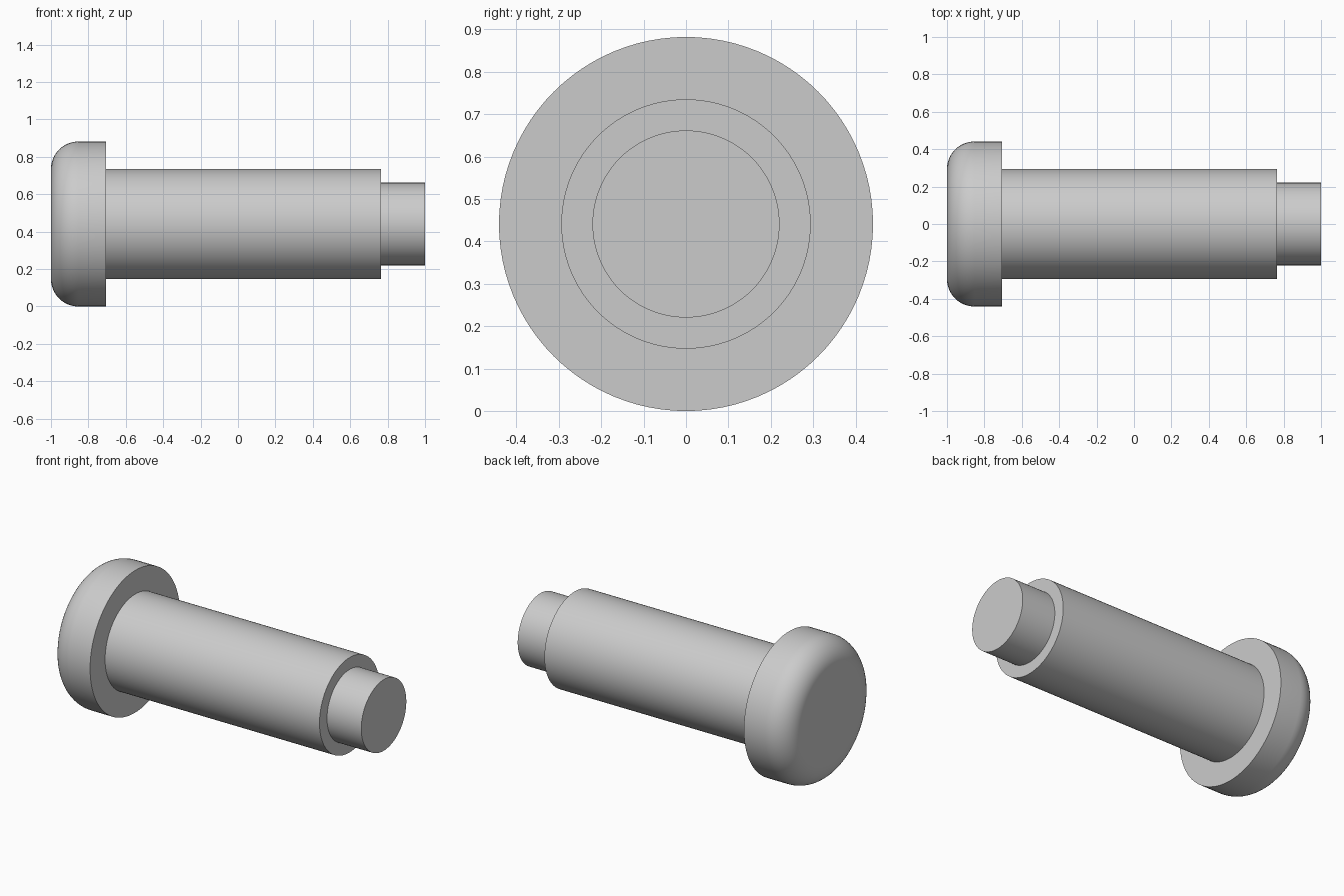
import bpy, bmesh, math
from mathutils import Vector

cube = bpy.data.objects.get("Cube")
if cube:
    bpy.data.objects.remove(cube, do_unlink=True)

HEAD_R, SHAFT_R, TIP_R, FILLET = 0.441, 0.294, 0.2206, 0.147
HEAD_X, SHAFT_X = -0.706, 0.765
SEGMENTS, FILLET_STEPS = 96, 12

grey = bpy.data.materials.new("plain grey")
grey.use_nodes = True
colour = (0.6, 0.6, 0.6, 1)
grey.diffuse_color = colour
grey.node_tree.nodes["Principled BSDF"].inputs["Base Color"].default_value = colour

# Half profile as (x, radius): rounded head, shaft, narrower tip
profile = [(-1, 0)]
for i in range(FILLET_STEPS + 1):
    a = math.pi / 2 * i / FILLET_STEPS
    profile.append((-1 + FILLET * (1 - math.cos(a)),
                    HEAD_R - FILLET * (1 - math.sin(a))))
profile += [(HEAD_X, HEAD_R), (HEAD_X, SHAFT_R), (SHAFT_X, SHAFT_R),
            (SHAFT_X, TIP_R), (1, TIP_R), (1, 0)]

# Revolve the profile around the long axis into one closed solid
bm = bmesh.new()
verts = [bm.verts.new((x, 0, r)) for x, r in profile]
edges = [bm.edges.new(pair) for pair in zip(verts, verts[1:])]
bmesh.ops.spin(bm, geom=verts + edges, cent=(0, 0, 0), axis=(1, 0, 0),
               angle=math.tau, steps=SEGMENTS, use_duplicate=False)
bmesh.ops.remove_doubles(bm, verts=bm.verts, dist=0.0001)
bmesh.ops.recalc_face_normals(bm, faces=bm.faces)
bmesh.ops.translate(bm, verts=bm.verts, vec=Vector((0, 0, HEAD_R)))

mesh = bpy.data.meshes.new("stepped_pin")
bm.to_mesh(mesh)
bm.free()
mesh.materials.append(grey)
pin = bpy.data.objects.new("stepped_pin", mesh)
bpy.context.collection.objects.link(pin)

# Smooth round surfaces, crisp shoulders
bpy.ops.object.select_all(action="DESELECT")
pin.select_set(True)
bpy.context.view_layer.objects.active = pin
bpy.ops.object.shade_smooth_by_angle(angle=math.radians(30))
